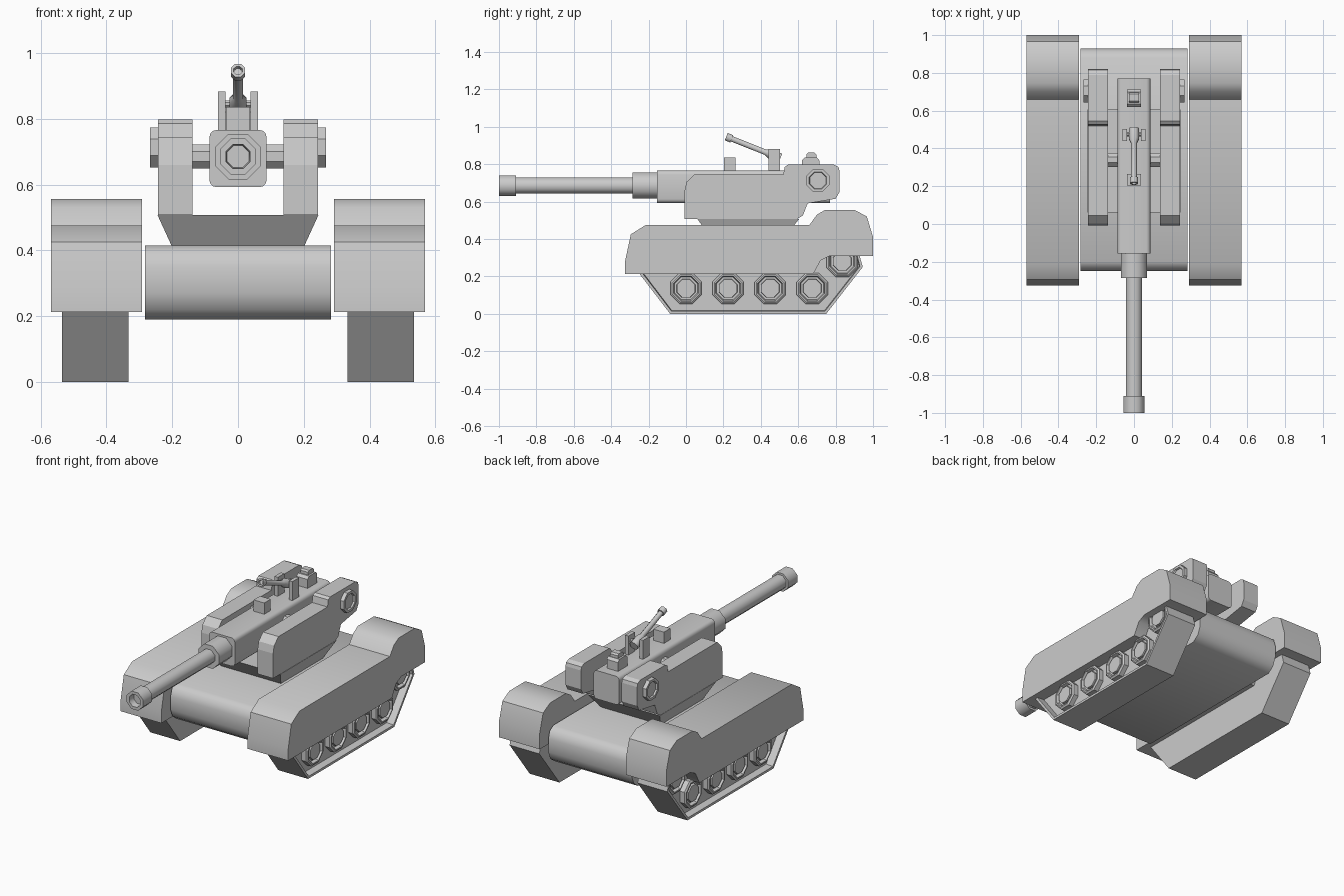
import bpy, bmesh, math
from mathutils import Vector

if "Cube" in bpy.data.objects:
    bpy.data.objects.remove(bpy.data.objects["Cube"])


def finish(name, bm, mirror=False, smooth=None):
    bmesh.ops.recalc_face_normals(bm, faces=bm.faces)
    me = bpy.data.meshes.new(name)
    bm.to_mesh(me)
    bm.free()
    if smooth:
        me.shade_smooth()
        me.set_sharp_from_angle(angle=math.radians(smooth))
    ob = bpy.data.objects.new(name, me)
    bpy.context.collection.objects.link(ob)
    if mirror:
        ob.modifiers.new("Mirror", 'MIRROR').use_mirror_merge = False
    return ob


def prism(name, profile, x0, x1, mirror=False, smooth=None, recess=None):
    """Extrude a (y, z) profile along x; recess = (rim, depth) on the x1 side."""
    bm = bmesh.new()
    a = [bm.verts.new((x0, y, z)) for y, z in profile]
    b = [bm.verts.new((x1, y, z)) for y, z in profile]
    n = len(profile)
    for i in range(n):
        bm.faces.new((a[i], a[(i + 1) % n], b[(i + 1) % n], b[i]))
    bm.faces.new(a)
    outer = bm.faces.new(b)
    bmesh.ops.recalc_face_normals(bm, faces=bm.faces)
    if recess:
        bmesh.ops.inset_region(bm, faces=[outer], thickness=recess[0])
        bmesh.ops.inset_region(bm, faces=[outer], thickness=0.004)
        for v in outer.verts:
            v.co.x -= recess[1]
    return finish(name, bm, mirror, smooth)


def turned(name, start, direction, rings, sides=8, mirror=False, smooth=None):
    """Stack of (distance, radius) rings along a direction, capped at both ends."""
    start, d = Vector(start), Vector(direction).normalized()
    u = d.cross((0, 0, 1)).normalized()
    w = u.cross(d)
    bm = bmesh.new()
    loops = []
    for t, r in rings:
        loop = []
        for k in range(sides):
            a = 2 * math.pi * (k + 0.5) / sides
            loop.append(bm.verts.new(start + d * t + (u * math.cos(a) + w * math.sin(a)) * r))
        loops.append(loop)
    for p, q in zip(loops, loops[1:]):
        for k in range(sides):
            j = (k + 1) % sides
            bm.faces.new((p[k], p[j], q[j], q[k]))
    bm.faces.new(loops[0])
    bm.faces.new(loops[-1])
    return finish(name, bm, mirror, smooth)


def box(name, x, y, z, mirror=False):
    return prism(name, [(y[0], z[0]), (y[1], z[0]), (y[1], z[1]), (y[0], z[1])], x[0], x[1], mirror)


# Hull with softened ends
prism("hull", [(-0.19, 0.19), (0.87, 0.19), (0.91, 0.22), (0.93, 0.27), (0.93, 0.35),
               (0.915, 0.395), (0.88, 0.415), (-0.2, 0.415), (-0.235, 0.395),
               (-0.25, 0.35), (-0.25, 0.27), (-0.23, 0.22)], -0.283, 0.283, smooth=50)

# Track covers
prism("track_cover", [(-0.325, 0.212), (-0.325, 0.285), (-0.295, 0.425), (-0.215, 0.475),
                      (0.66, 0.475), (0.70, 0.53), (0.745, 0.556), (0.90, 0.556),
                      (0.967, 0.52), (1.0, 0.41), (1.0, 0.31), (0.77, 0.31),
                      (0.72, 0.285), (0.68, 0.212)], 0.292, 0.568, mirror=True, smooth=40)

# Tracks with recessed outer side
prism("track", [(-0.25, 0.215), (-0.25, 0.3), (0.92, 0.34), (0.945, 0.25), (0.75, 0),
                (-0.085, 0)], 0.333, 0.535, mirror=True, recess=(0.016, 0.045))

# Road wheels
wheels = [(0.225 * i, 0.136) for i in range(4)] + [(0.835, 0.28)]
for i, (y, z) in enumerate(wheels):
    turned(f"wheel_{i + 1}", (0, y, z), (1, 0, 0),
           [(0.47, 0.09), (0.52, 0.09), (0.527, 0.08), (0.527, 0.072), (0.508, 0.066),
            (0.508, 0.054), (0.524, 0.052)], mirror=True)

# Turret base, flaring upwards
bm = bmesh.new()
lo = [bm.verts.new((x, y, 0.41)) for x, y in ((-0.2, 0.13), (0.2, 0.13), (0.2, 0.53), (-0.2, 0.53))]
hi = [bm.verts.new((x, y, 0.508)) for x, y in ((-0.245, 0.06), (0.245, 0.06), (0.245, 0.605), (-0.245, 0.605))]
bm.faces.new(lo)
bm.faces.new(hi)
for i in range(4):
    j = (i + 1) % 4
    bm.faces.new((lo[i], lo[j], hi[j], hi[i]))
finish("turret_base", bm)

# Turret side arms and their pivot caps
prism("side_arm", [(-0.007, 0.508), (-0.007, 0.66), (0.003, 0.705), (0.045, 0.745),
                   (0.52, 0.745), (0.528, 0.785), (0.545, 0.797), (0.79, 0.797),
                   (0.815, 0.785), (0.82, 0.765), (0.82, 0.65), (0.80, 0.615),
                   (0.65, 0.59), (0.625, 0.525), (0.595, 0.508)], 0.138, 0.243, mirror=True)
turned("pivot_cap", (0, 0.705, 0.713), (1, 0, 0),
       [(0.23, 0.066), (0.267, 0.066), (0.267, 0.05), (0.257, 0.046)], mirror=True)

# Cradle shaft between the arms
turned("cradle_shaft", (-0.15, 0.34, 0.685), (1, 0, 0), [(0, 0.04), (0.30, 0.04)])

# Gun body, long edges rounded
bm = bmesh.new()
bmesh.ops.create_cube(bm, size=1)
for v in bm.verts:
    v.co = (v.co.x * 0.174, 0.308 + v.co.y * 0.926, 0.679 + v.co.z * 0.174)
long_edges = [e for e in bm.edges if abs(e.verts[0].co.y - e.verts[1].co.y) > 0.5]
bmesh.ops.bevel(bm, geom=long_edges, offset=0.022, segments=3, profile=0.5, affect='EDGES')
finish("gun_body", bm, smooth=40)

# Main barrel with sleeve and hollow muzzle
turned("barrel", (0, -0.1, 0.685), (0, -1, 0),
       [(0, 0.075), (0.185, 0.075), (0.185, 0.046), (0.81, 0.046), (0.81, 0.059),
        (0.9, 0.059), (0.9, 0.04), (0.86, 0.036)], smooth=50)

# Sight block on the front of the gun body
box("front_sight", (-0.036, 0.036), (0.203, 0.265), (0.755, 0.835))

# Small gun on its mount
box("mount_plate", (0.038, 0.061), (0.44, 0.503), (0.755, 0.882), mirror=True)
turned("mount_axle", (-0.045, 0.475, 0.845), (1, 0, 0), [(0, 0.012), (0.09, 0.012)])
turned("small_gun", (0, 0.505, 0.832), (0, -0.29, 0.115),
       [(0, 0.028), (0.06, 0.028), (0.085, 0.016), (0.28, 0.016), (0.28, 0.023),
        (0.312, 0.023), (0.312, 0.014), (0.295, 0.013)], smooth=50)

# Stepped periscope at the rear
prism("periscope_base", [(0.62, 0.755), (0.62, 0.82), (0.635, 0.835), (0.7, 0.835),
                         (0.713, 0.82), (0.713, 0.755)], -0.038, 0.038)
prism("periscope_head", [(0.643, 0.83), (0.643, 0.852), (0.652, 0.861), (0.688, 0.861),
                         (0.697, 0.852), (0.697, 0.83)], -0.026, 0.026)
